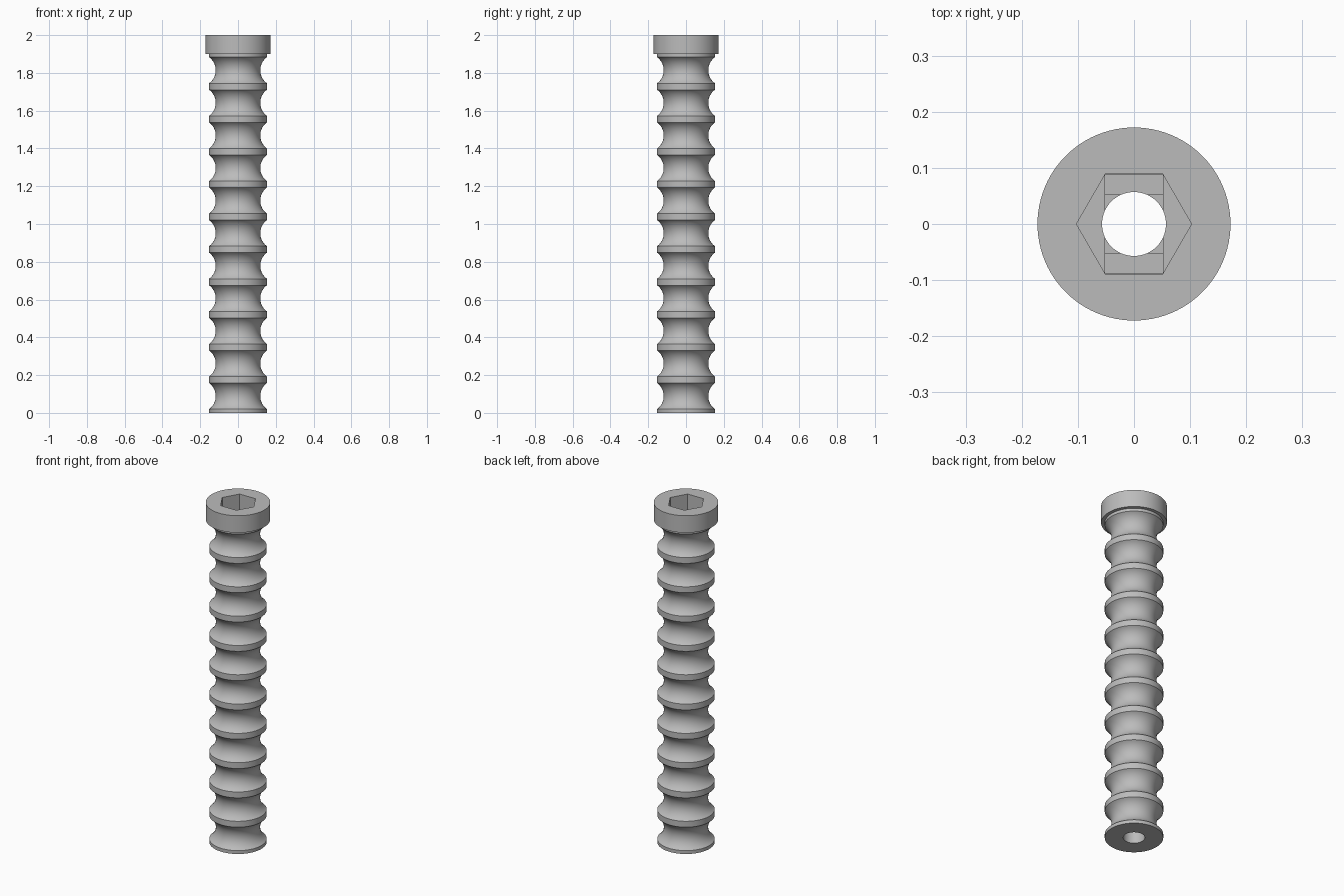
import bpy, bmesh, math
from mathutils import Vector, Matrix

cube = bpy.data.objects.get("Cube")
if cube:
    bpy.data.objects.remove(cube, do_unlink=True)

grey = bpy.data.materials.new("plain grey")
grey.use_nodes = True
COLOUR = (0.5, 0.5, 0.5, 1)
grey.diffuse_color = COLOUR
grey.node_tree.nodes["Principled BSDF"].inputs["Base Color"].default_value = COLOUR

TOP, HEAD_Z = 2.0, 1.9
HEAD_R, RIB_R, VALLEY_R, BORE_R = 0.172, 0.153, 0.118, 0.057
PITCH, RIB_TOP, GROOVE = 0.1725, 0.02, 0.138
SOCKET_Z, STEP = 1.9, 0.012


def make_object(name, bm):
    mesh = bpy.data.meshes.new(name)
    bmesh.ops.recalc_face_normals(bm, faces=bm.faces)
    bm.to_mesh(mesh)
    bm.free()
    obj = bpy.data.objects.new(name, mesh)
    bpy.context.collection.objects.link(obj)
    mesh.materials.append(grey)
    return obj


def lathe(name, profile, steps=96):
    bm = bmesh.new()
    verts = [bm.verts.new((r, 0, z)) for r, z in profile]
    edges = [bm.edges.new(pair) for pair in zip(verts, verts[1:])]
    bmesh.ops.spin(bm, geom=verts + edges, cent=(0, 0, 0), axis=(0, 0, 1),
                   angle=math.tau, steps=steps)
    bmesh.ops.remove_doubles(bm, verts=bm.verts, dist=1e-5)
    return make_object(name, bm)


def prism(name, radius, sides, low, high):
    bm = bmesh.new()
    bmesh.ops.create_cone(bm, cap_ends=True, segments=sides, radius1=radius,
                          radius2=radius, depth=high - low)
    # Turn the prism so that a corner lies on the x axis
    corner = bm.verts[:][0].co
    turn = Matrix.Rotation(-math.atan2(corner.y, corner.x), 3, 'Z')
    bmesh.ops.rotate(bm, verts=bm.verts, matrix=turn)
    bmesh.ops.translate(bm, verts=bm.verts, vec=(0, 0, (low + high) / 2))
    return make_object(name, bm)


def block(name, half_x, half_y, low, high):
    bm = bmesh.new()
    bmesh.ops.create_cube(bm, size=2)
    bmesh.ops.scale(bm, verts=bm.verts, vec=(half_x, half_y, (high - low) / 2))
    bmesh.ops.translate(bm, verts=bm.verts, vec=(0, 0, (low + high) / 2))
    return make_object(name, bm)


# Ribbed shaft and head: circular-arc grooves between flat rib bands
sag = RIB_R - VALLEY_R
arc_r = ((GROOVE / 2) ** 2 + sag ** 2) / (2 * sag)
half_angle = math.asin(GROOVE / 2 / arc_r)
profile = [(0, 0), (RIB_R, 0)]
for k in range(11):
    mid = RIB_TOP + k * PITCH + GROOVE / 2
    for i in range(17):
        a = half_angle * (i / 8 - 1)
        profile.append((VALLEY_R + arc_r * (1 - math.cos(a)), mid + arc_r * math.sin(a)))
profile += [(RIB_R, HEAD_Z), (HEAD_R, HEAD_Z), (HEAD_R, TOP), (0, TOP)]
screw = lathe("ribbed_screw", profile)

# Hex socket, two stepped recesses under it and the through bore
cutters = [
    prism("hex_socket_cutter", 0.1025, 6, SOCKET_Z, TOP + 0.1),
    block("slot_cutter", 0.052, 0.087, SOCKET_Z - STEP, TOP + 0.05),
    block("square_cutter", 0.052, 0.052, SOCKET_Z - 2 * STEP, TOP + 0.06),
    prism("bore_cutter", BORE_R, 64, -0.1, TOP + 0.2),
]
bpy.context.view_layer.objects.active = screw
for cutter in cutters:
    cutter.hide_render = True
    mod = screw.modifiers.new(cutter.name, 'BOOLEAN')
    mod.operation, mod.solver, mod.object = 'DIFFERENCE', 'EXACT', cutter
    bpy.ops.object.modifier_apply(modifier=mod.name)
    bpy.data.objects.remove(cutter, do_unlink=True)

# Smooth the round faces and keep the rib and socket edges sharp
bpy.ops.object.select_all(action='DESELECT')
screw.select_set(True)
bpy.ops.object.shade_smooth_by_angle(angle=math.radians(25))
